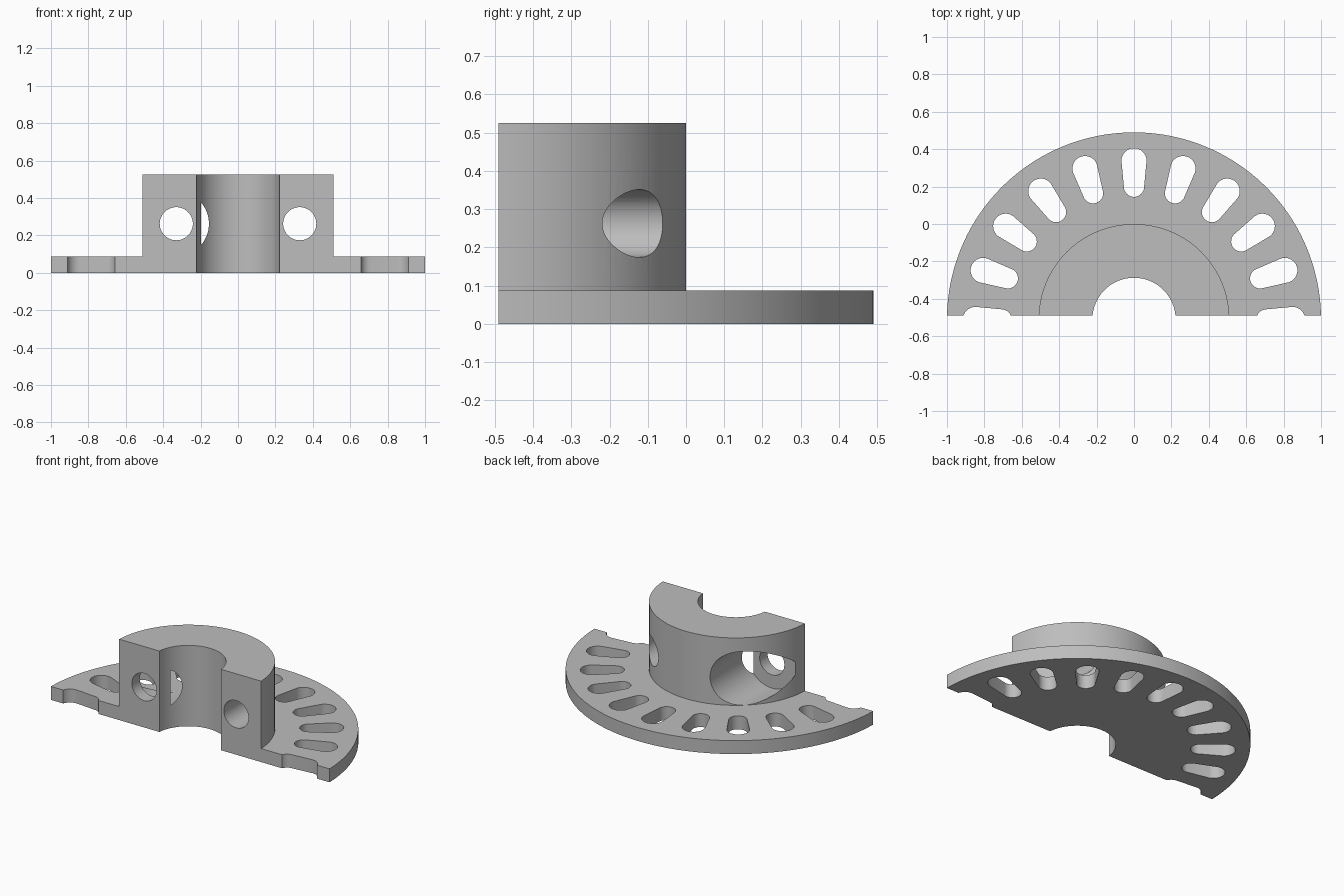
import bpy, bmesh
from math import cos, sin, pi, radians
from mathutils import Matrix, Vector

if "Cube" in bpy.data.objects:
    bpy.data.objects.remove(bpy.data.objects["Cube"])

AXIS_Y = -0.51      # centre of the full ring
FACE_Y = -0.49      # flat split face
FLANGE_TOP, HUB_TOP = 0.0875, 0.525
HOLE_X, HOLE_Z = 0.33, 0.2625

grey = bpy.data.materials.new("plain grey")
grey.use_nodes = True
colour = (0.51, 0.51, 0.51, 1)
grey.diffuse_color = colour
grey.node_tree.nodes["Principled BSDF"].inputs["Base Color"].default_value = colour


def prism(bm, outline, low, high, matrix=Matrix()):
    """Extrude a closed outline along local z."""
    base = [bm.verts.new(matrix @ Vector((x, y, low))) for x, y in outline]
    top = [bm.verts.new(matrix @ Vector((x, y, high))) for x, y in outline]
    bm.faces.new(base[::-1])
    bm.faces.new(top)
    n = len(base)
    for i in range(n):
        j = (i + 1) % n
        bm.faces.new((base[i], base[j], top[j], top[i]))


def circle(r, n):
    return [(r * cos(2 * pi * i / n), r * sin(2 * pi * i / n)) for i in range(n)]


def make(name, *prisms):
    bm = bmesh.new()
    for p in prisms:
        prism(bm, *p)
    bmesh.ops.recalc_face_normals(bm, faces=bm.faces)
    mesh = bpy.data.meshes.new(name)
    bm.to_mesh(mesh)
    bm.free()
    mesh.materials.append(grey)
    obj = bpy.data.objects.new(name, mesh)
    bpy.context.collection.objects.link(obj)
    return obj


def combine(target, tool, operation):
    tool.hide_render = True
    mod = target.modifiers.new(tool.name, 'BOOLEAN')
    mod.operation, mod.solver, mod.object = operation, 'EXACT', tool
    bpy.context.view_layer.objects.active = target
    bpy.ops.object.modifier_apply(modifier=mod.name)
    bpy.data.objects.remove(tool)


# Flange with raised hub
centre = Matrix.Translation((0, AXIS_Y, 0))
body = make("split_flange_collar", (circle(1.0, 160), 0, FLANGE_TOP, centre))
combine(body, make("hub", (circle(0.51, 128), 0.03, HUB_TOP, centre)), 'UNION')

# Shaft bore
combine(body, make("bore", (circle(0.2225, 96), -0.2, 0.8, centre)), 'DIFFERENCE')

# Ring of tapered slots, wider toward the rim
steps = 16
arc = [-pi / 2 + pi * i / steps for i in range(steps + 1)]
slot = [(0.848 + 0.067 * cos(a), 0.067 * sin(a)) for a in arc]
slot += [(0.709 - 0.054 * cos(a), -0.054 * sin(a)) for a in arc]
slots = [(slot, -0.1, 0.2, centre @ Matrix.Rotation(radians(18 * i), 4, 'Z'))
         for i in range(20)]
combine(body, make("slots", *slots), 'DIFFERENCE')

# Two clamp bolt holes, one with a wide counterbore from the back
def along_y(x):
    return Matrix.Translation((x, 0, HOLE_Z)) @ Matrix.Rotation(-pi / 2, 4, 'X')

holes = [(circle(0.0885, 64), -0.8, 0.8, along_y(s * HOLE_X)) for s in (-1, 1)]
combine(body, make("bolt_holes", *holes), 'DIFFERENCE')
combine(body, make("counterbore", (circle(0.1745, 96), -0.41, 0.8, along_y(-HOLE_X))),
        'DIFFERENCE')

# Split the ring flat at the front
block = [(-2, -3), (2, -3), (2, FACE_Y), (-2, FACE_Y)]
combine(body, make("front_half", (block, -1, 2)), 'DIFFERENCE')

bpy.ops.object.select_all(action='DESELECT')
body.select_set(True)
bpy.context.view_layer.objects.active = body
bpy.ops.object.shade_smooth_by_angle(angle=radians(30))
